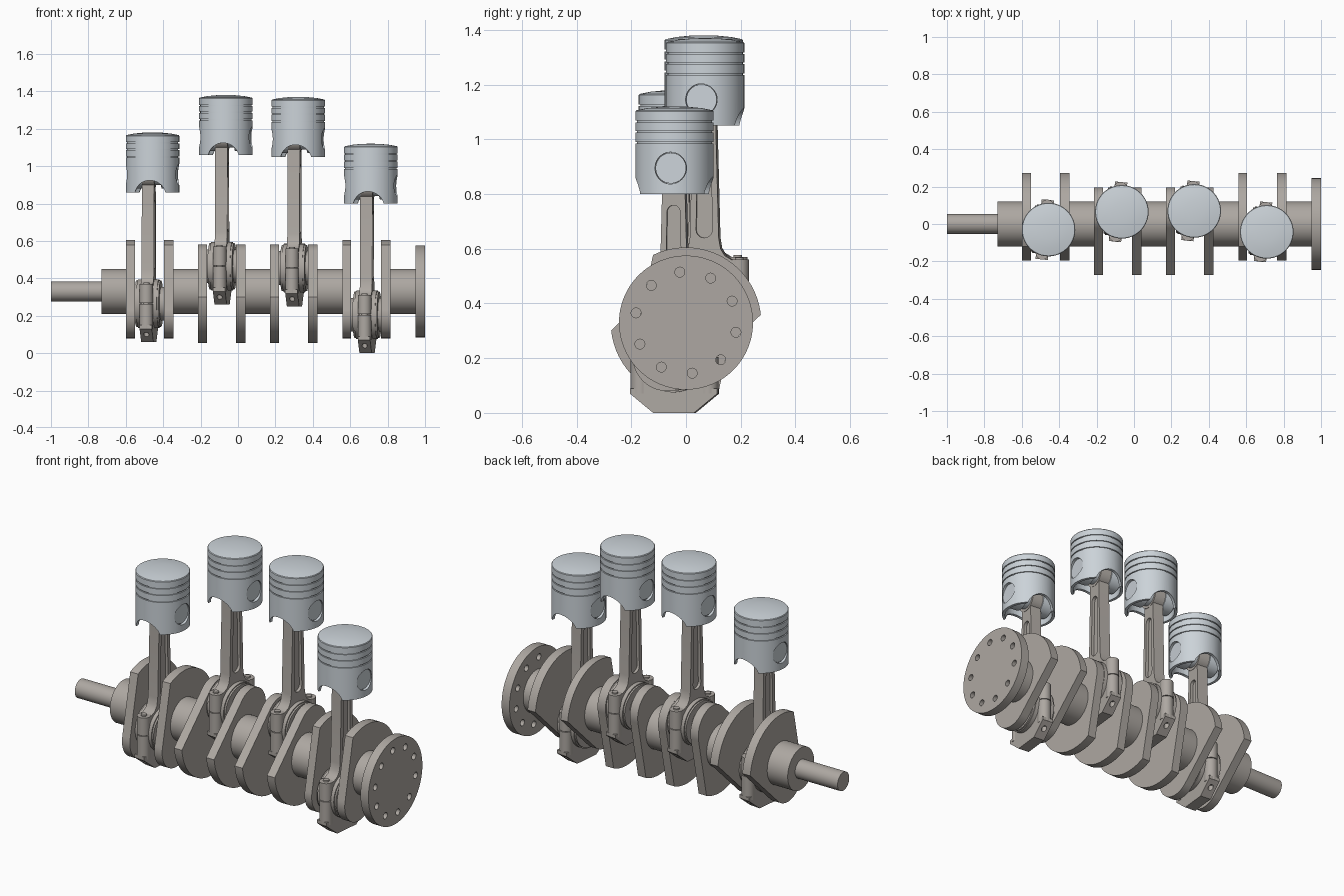
import bpy, bmesh
from math import sin, cos, pi, radians
from mathutils import Matrix, Vector

if "Cube" in bpy.data.objects:
    bpy.data.objects.remove(bpy.data.objects["Cube"])

AXIS_Z = 0.33


def material(name, rgb):
    m = bpy.data.materials.new(name)
    m.diffuse_color = (*rgb, 1)
    m.use_nodes = True
    m.node_tree.nodes["Principled BSDF"].inputs["Base Color"].default_value = m.diffuse_color
    return m


STEEL = material("warm_steel", (0.42, 0.39, 0.36))
ALLOY = material("pale_alloy", (0.60, 0.65, 0.69))


def make(name, bm, mat=STEEL):
    bmesh.ops.recalc_face_normals(bm, faces=bm.faces)
    me = bpy.data.meshes.new(name)
    bm.to_mesh(me)
    bm.free()
    me.materials.append(mat)
    ob = bpy.data.objects.new(name, me)
    bpy.context.collection.objects.link(ob)
    return ob


def smooth(ob):
    bpy.ops.object.select_all(action='DESELECT')
    ob.select_set(True)
    bpy.context.view_layer.objects.active = ob
    bpy.ops.object.shade_smooth_by_angle(angle=radians(30))
    return ob


def add_cyl(bm, a, b, r, seg=48):
    a, b = Vector(a), Vector(b)
    rot = (b - a).to_track_quat('Z', 'Y').to_matrix().to_4x4()
    bmesh.ops.create_cone(bm, cap_ends=True, segments=seg, radius1=r, radius2=r,
                          depth=(b - a).length,
                          matrix=Matrix.Translation((a + b) / 2) @ rot)


def cyl(name, a, b, r, seg=48, mat=STEEL):
    bm = bmesh.new()
    add_cyl(bm, a, b, r, seg)
    return make(name, bm, mat)


def plate(name, pts, x0, x1):
    """Extrude a (y, z) outline along x."""
    bm = bmesh.new()
    f = bm.faces.new([bm.verts.new((x0, y, z)) for y, z in pts])
    ext = bmesh.ops.extrude_face_region(bm, geom=[f])
    bmesh.ops.translate(bm, vec=(x1 - x0, 0, 0),
                        verts=[v for v in ext["geom"] if isinstance(v, bmesh.types.BMVert)])
    return make(name, bm)


def cut(ob, cutters):
    """Subtract the cutters for good and remove them."""
    for c in cutters:
        m = ob.modifiers.new("cut", 'BOOLEAN')
        m.operation, m.solver, m.object = 'DIFFERENCE', 'EXACT', c
        bpy.context.view_layer.update()
        me = bpy.data.meshes.new_from_object(ob.evaluated_get(bpy.context.evaluated_depsgraph_get()))
        ob.modifiers.clear()
        ob.data = me
        bpy.data.objects.remove(c)
    return ob


def arc(cy, cz, r, a0, a1, n):
    return [(cy + r * cos(radians(a0 + (a1 - a0) * i / n)),
             cz + r * sin(radians(a0 + (a1 - a0) * i / n))) for i in range(n + 1)]


# --- crankshaft: snout, journals, flange ---
def shaft(name, x0, x1, r):
    return smooth(cyl(name, (x0, 0, AXIS_Z), (x1, 0, AXIS_Z), r, 64))


shaft("snout", -1.0, -0.72, 0.053)
for i, (x0, x1) in enumerate([(-0.73, -0.575), (-0.37, -0.19), (0.015, 0.195),
                              (0.40, 0.585), (0.79, 0.96)]):
    shaft(f"main_journal_{i + 1}", x0, x1, 0.12)

flange = cyl("drive_flange", (0.95, 0, AXIS_Z), (1.0, 0, AXIS_Z), 0.245, 96)
holes = bmesh.new()
for k in range(10):
    a = radians(-11 + 36 * k)
    y, z = 0.186 * cos(a), AXIS_Z + 0.186 * sin(a)
    add_cyl(holes, (0.9, y, z), (1.1, y, z), 0.018, 24)
cut(flange, [make("hole_cutter", holes)])
smooth(flange)

# --- crank webs: counterweight arc on one side, pin-end round on the other ---
THROW, END_R, CW_R = 0.14, 0.128, 0.275
WEB_X = [(-0.60, -0.55), (-0.395, -0.345), (-0.215, -0.165), (-0.01, 0.04),
         (0.17, 0.22), (0.375, 0.425), (0.56, 0.605), (0.765, 0.815)]
for i, (x0, x1) in enumerate(WEB_X):
    d = 61 if i in (0, 1, 6, 7) else 241          # counterweight direction
    t = radians(d + 180)
    outline = arc(0, AXIS_Z, CW_R, d - 55, d + 55, 28)
    outline += arc(THROW * cos(t), AXIS_Z + THROW * sin(t), END_R, d + 105, d + 255, 32)
    smooth(plate(f"crank_web_{i + 1}", outline, x0, x1))


# --- connecting rod template, standing on z = 0 ---
def build_rod():
    half = [(0.075, 0), (0.16, 0.07), (0.16, 0.09), (0.13, 0.09), (0.13, 0.305),
            (0.10, 0.31), (0.075, 0.325), (0.060, 0.35), (0.053, 0.39), (0.040, 0.895)]
    rod = plate("connecting_rod", half + [(-y, z) for y, z in reversed(half)], -0.033, 0.033)
    slot = arc(0, 0.42, 0.030, 180, 360, 12) + arc(0, 0.735, 0.024, 0, 180, 12)
    cutters = [plate("slot_cutter", slot, s * 0.016, s * 0.06) for s in (-1, 1)]
    for s in (-1, 1):
        cutters.append(cyl("bolt_cutter", (0, s * 0.123, -0.05), (0, s * 0.123, 0.06), 0.014, 20))
    return smooth(cut(rod, cutters))


def build_big_end():
    bm = bmesh.new()
    add_cyl(bm, (-0.066, 0, 0.205), (0.066, 0, 0.205), 0.124, 64)
    add_cyl(bm, (-0.056, 0, 0.205), (0.056, 0, 0.205), 0.130, 64)
    for s in (-1, 1):                              # bolt lugs and bolt ends
        add_cyl(bm, (0, s * 0.125, 0.07), (0, s * 0.125, 0.204), 0.036, 32)
        add_cyl(bm, (0, s * 0.125, 0.208), (0, s * 0.125, 0.31), 0.036, 32)
        add_cyl(bm, (0, s * 0.125, 0.20), (0, s * 0.125, 0.318), 0.016, 20)
    add_cyl(bm, (-0.035, 0, 0.895), (0.035, 0, 0.895), 0.07, 48)   # small end eye
    return smooth(make("rod_bearing_ends", bm))


# --- piston template, bottom of skirt at z = 0.80 ---
def build_piston():
    R, base = 0.143, 0.80
    prof = [(0, 0.24), (0.115, 0.235), (0.124, 0.22), (0.127, 0), (R, 0)]
    for g in (0.188, 0.228, 0.265):                # ring grooves
        prof += [(R, g - 0.003), (R - 0.006, g - 0.003), (R - 0.006, g + 0.003), (R, g + 0.003)]
    prof += [(R, 0.302), (R - 0.003, 0.306), (0.10, 0.314), (0.05, 0.319), (0, 0.32)]
    bm = bmesh.new()
    vs = [bm.verts.new((r, 0, base + z)) for r, z in prof]
    es = [bm.edges.new(p) for p in zip(vs, vs[1:])]
    bmesh.ops.spin(bm, geom=vs + es, axis=(0, 0, 1), cent=(0, 0, 0), angle=2 * pi, steps=72)
    bmesh.ops.remove_doubles(bm, verts=bm.verts, dist=1e-5)
    piston = make("piston", bm, ALLOY)
    notch = cyl("notch_cutter", (0, -0.3, 0.78), (0, 0.3, 0.78), 0.084)
    bore = cyl("bore_cutter", (-0.3, 0, 0.895), (0.3, 0, 0.895), 0.058)
    return smooth(cut(piston, [notch, bore]))


def build_pin():
    bm = bmesh.new()
    add_cyl(bm, (-0.128, 0, 0.895), (0.128, 0, 0.895), 0.056)
    for s in (-1, 1):                              # bosses inside the skirt
        add_cyl(bm, (s * 0.05, 0, 0.895), (s * 0.115, 0, 0.895), 0.074)
    return smooth(make("wrist_pin", bm, ALLOY))


# --- four piston and rod sets (rod x, y, bottom z), each turned slightly ---
SETS = [(-0.477, -0.03, 0.06), (-0.085, 0.065, 0.26), (0.302, 0.07, 0.25), (0.69, -0.042, 0.0)]
parts = [(build_rod(), 0), (build_big_end(), 0), (build_piston(), 0.02), (build_pin(), 0.02)]
for n, (x, y, z) in enumerate(SETS):
    for ob, dx in parts:
        inst = ob if n == 0 else bpy.data.objects.new(f"{ob.name}_{n + 1}", ob.data)
        if n:
            bpy.context.collection.objects.link(inst)
        inst.location = (x + dx, y, z)
        inst.rotation_euler = (0, 0, radians(-6))
    xa, xb = WEB_X[2 * n][1] - 0.01, WEB_X[2 * n + 1][0] + 0.01
    smooth(cyl(f"crank_pin_{n + 1}", (xa, y, z + 0.205), (xb, y, z + 0.205), 0.09))
